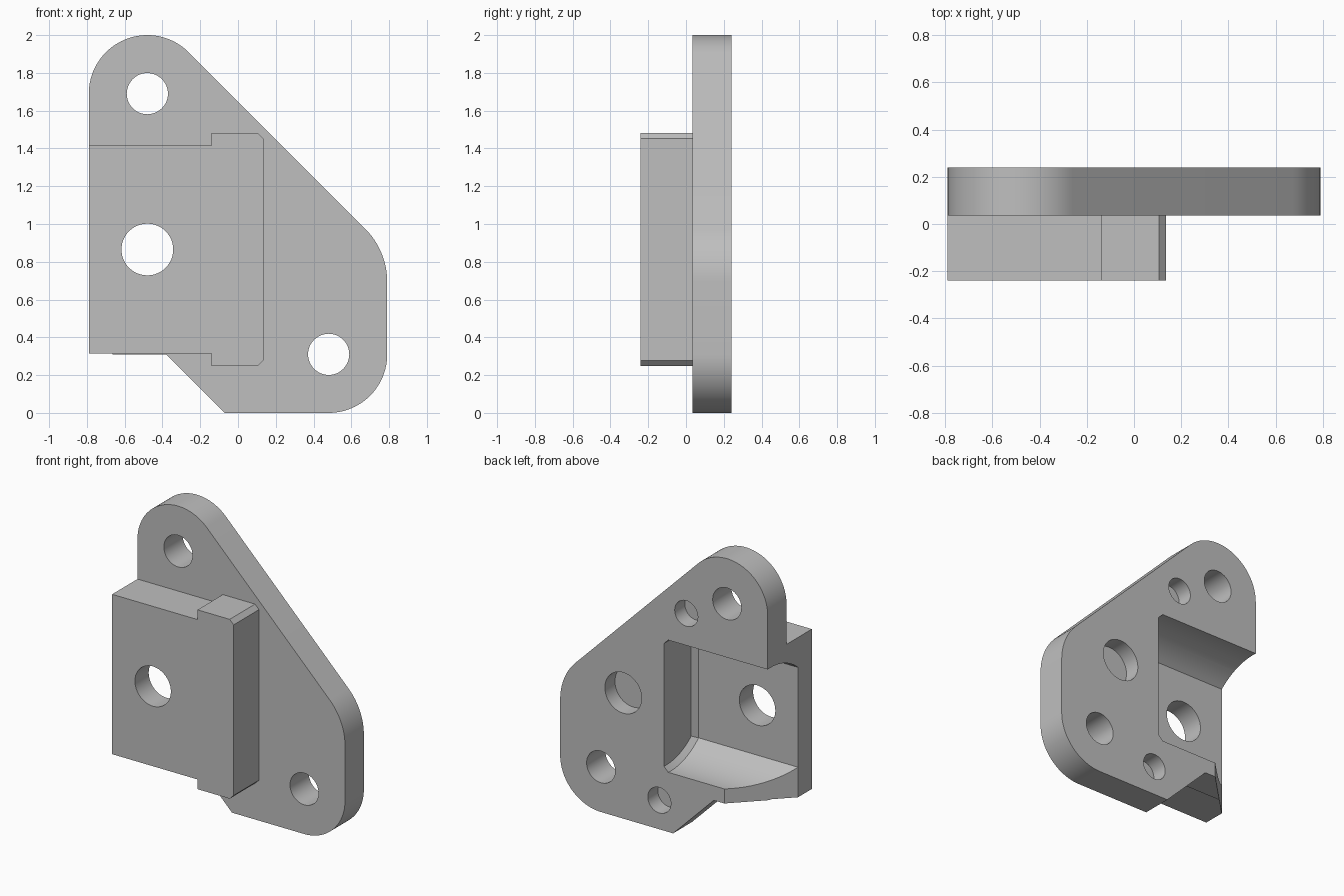
import bpy, bmesh
from math import sin, cos, asin, sqrt, radians, pi

if "Cube" in bpy.data.objects:
    bpy.data.objects.remove(bpy.data.objects["Cube"], do_unlink=True)

grey = bpy.data.materials.new("plain_grey")
grey.use_nodes = True
grey.diffuse_color = (0.52, 0.52, 0.52, 1)
grey.node_tree.nodes["Principled BSDF"].inputs["Base Color"].default_value = grey.diffuse_color

FRONT, STEP, BACK = -0.24, 0.035, 0.24
LEFT, RIGHT, TOP = -0.79, 0.79, 2.0
FLOOR, MID = -0.09, 0.865      # pocket floor depth and pocket axis height


def loft(name, loops):
    """Closed solid skinned through equal-length loops of points."""
    bm = bmesh.new()
    rings = [[bm.verts.new(p) for p in loop] for loop in loops]
    for a, b in zip(rings, rings[1:]):
        for i in range(len(a)):
            j = (i + 1) % len(a)
            bm.faces.new((a[i], a[j], b[j], b[i]))
    bm.faces.new(rings[0])
    bm.faces.new(rings[-1])
    bmesh.ops.recalc_face_normals(bm, faces=bm.faces)
    mesh = bpy.data.meshes.new(name)
    bm.to_mesh(mesh)
    bm.free()
    mesh.materials.append(grey)
    obj = bpy.data.objects.new(name, mesh)
    bpy.context.collection.objects.link(obj)
    return obj


def slab(name, outline, y0, y1):
    return loft(name, [[(x, y, z) for x, z in outline] for y in (y0, y1)])


def arc(cx, cz, r, start, end, n=24):
    angles = [radians(start + (end - start) * i / n) for i in range(n + 1)]
    return [(cx + r * cos(a), cz + r * sin(a)) for a in angles]


def boolean(target, tool, operation):
    mod = target.modifiers.new(operation.title(), "BOOLEAN")
    mod.operation, mod.object, mod.solver = operation, tool, "EXACT"
    bpy.ops.object.select_all(action="DESELECT")
    bpy.context.view_layer.objects.active = target
    target.select_set(True)
    bpy.ops.object.modifier_apply(modifier=mod.name)
    bpy.data.objects.remove(tool, do_unlink=True)


# Mounting plate with rounded corners
lobe = 0.31
shoulder = 0.40
lobe_x, lobe_z = LEFT + lobe, TOP - lobe
shoulder_x = RIGHT - shoulder
shoulder_z = lobe_x + lobe_z + sqrt(2) * (lobe - shoulder) - shoulder_x
outline = ([(LEFT, 0.31), (-0.38, 0.31), (-0.07, 0)]
           + arc(RIGHT - lobe, lobe, lobe, -90, 0)
           + arc(shoulder_x, shoulder_z, shoulder, 0, 45, 12)
           + arc(lobe_x, lobe_z, lobe, 45, 180, 36))
bracket = slab("mounting_bracket", outline, STEP, BACK)

# Raised housing on the front with a taller, chamfered end
half = [(LEFT, 0.55), (-0.14, 0.55), (-0.14, 0.617), (0.105, 0.617), (0.135, 0.587)]
housing = ([(x, MID + h) for x, h in half]
           + [(x, MID - h) for x, h in reversed(half)])
boolean(bracket, slab("housing", housing, FRONT, 0.12), "UNION")


# Round-sided pocket open to the back and side, chamfered at its closed end
def pocket_loop(x, inset):
    r, axis_y, n = 0.456 - inset, 0.21, 12
    a0 = asin((FLOOR + inset - axis_y) / r)
    a1 = asin((BACK - axis_y) / r)
    side = [(axis_y + r * sin(a), r * cos(a))
            for a in (a0 + (a1 - a0) * i / n for i in range(n + 1))]
    side.append((BACK + 0.2, side[-1][1]))
    return ([(x, y, MID + h) for y, h in side]
            + [(x, y, MID - h) for y, h in reversed(side)])


chamfer = 0.033
boolean(bracket, loft("pocket_cutter", [pocket_loop(LEFT - 0.2, 0),
                                        pocket_loop(-chamfer, 0),
                                        pocket_loop(0, chamfer)]), "DIFFERENCE")

# Diagonal cut across the lower outer corner
reach = 0.1
corner = [(LEFT - reach, FLOOR - reach), (BACK - 0.7 + reach, BACK + reach),
          (LEFT - reach, BACK + reach)]
boolean(bracket, loft("corner_cutter", [[(x, y, z) for x, y in corner]
                                        for z in (0.2, MID)]), "DIFFERENCE")

# Through holes, then blind holes in the back: x, z, radius, starting depth
blind = BACK - 0.11
for x, z, r, y0 in [(lobe_x, lobe_z, 0.109, -0.5), (RIGHT - lobe, lobe, 0.109, -0.5),
                    (lobe_x, MID, 0.137, -0.5), (0.31, MID, 0.14, blind),
                    (-0.17, 1.54, 0.088, blind), (0.035, 0.2, 0.088, blind)]:
    circle = arc(x, z, r, 0, 360, 48)[:-1]
    boolean(bracket, slab("hole_cutter", circle, y0, 0.5), "DIFFERENCE")

# Smooth arcs, crisp edges
bpy.context.view_layer.objects.active = bracket
bracket.select_set(True)
bpy.ops.object.shade_smooth_by_angle(angle=radians(25))
